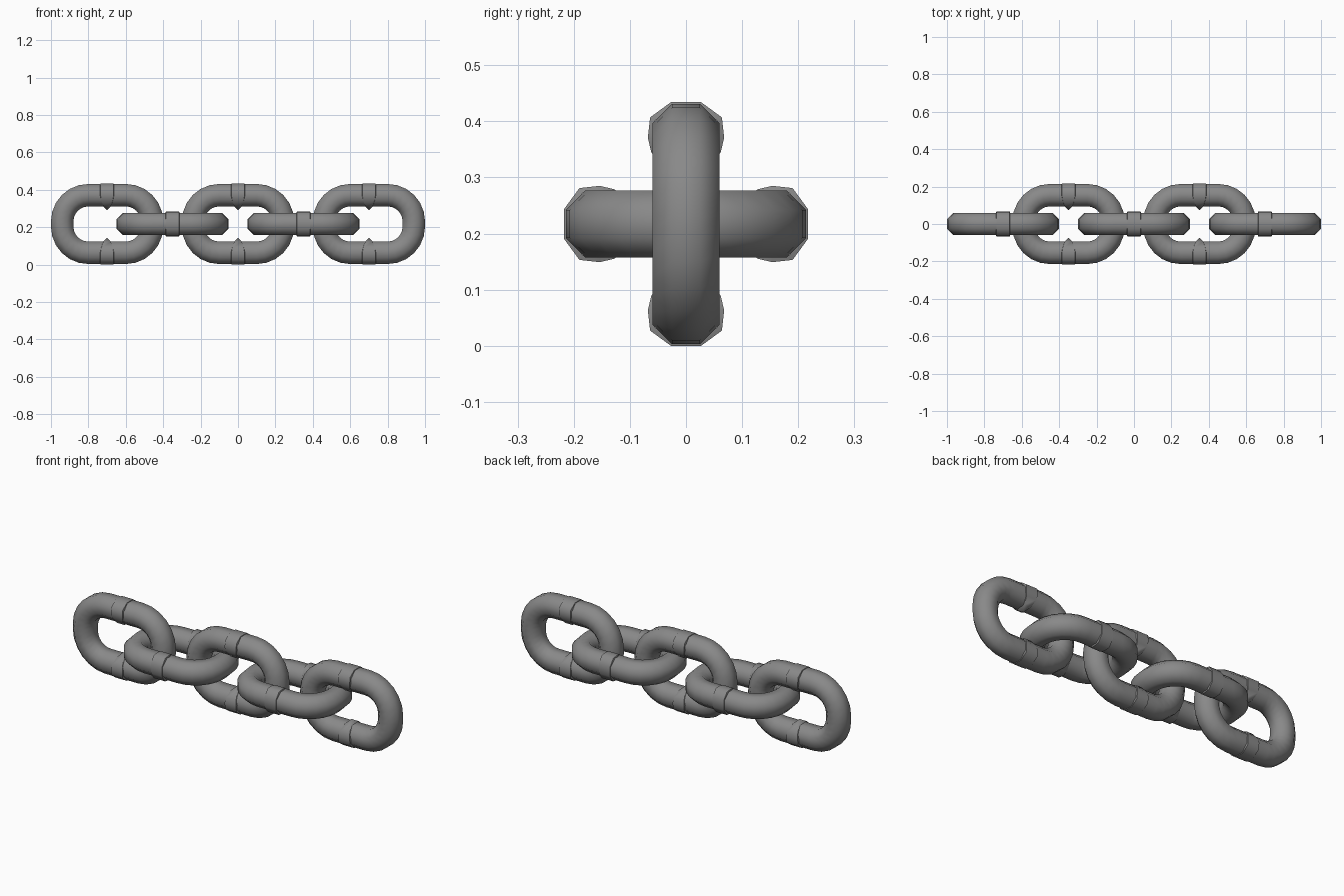
import bpy, bmesh, math
from mathutils import Vector, Matrix

if "Cube" in bpy.data.objects:
    bpy.data.objects.remove(bpy.data.objects["Cube"])

CZ = 0.217                    # height of the chain axis
HALF_L, HALF_H = 0.24, 0.154  # half size of a link's centre line
CORNER = 0.14                 # corner radius of the centre line
TUBE = 0.06                   # flat-to-centre radius of the octagonal bar

# Dark steel
steel = bpy.data.materials.new("dark_steel")
steel.diffuse_color = (0.25, 0.25, 0.25, 1)
steel.use_nodes = True
steel.node_tree.nodes["Principled BSDF"].inputs["Base Color"].default_value = steel.diffuse_color


def make_object(name, bm, matrix, angle):
    bmesh.ops.recalc_face_normals(bm, faces=bm.faces)
    bm.transform(matrix)
    mesh = bpy.data.meshes.new(name)
    bm.to_mesh(mesh)
    bm.free()
    mesh.materials.append(steel)
    ob = bpy.data.objects.new(name, mesh)
    bpy.context.collection.objects.link(ob)
    bpy.ops.object.select_all(action='DESELECT')
    ob.select_set(True)
    bpy.context.view_layer.objects.active = ob
    bpy.ops.object.shade_smooth_by_angle(angle=math.radians(angle))
    return ob


def bridge(bm, rings, closed):
    n = len(rings[0])
    for i in range(len(rings) if closed else len(rings) - 1):
        a, b = rings[i], rings[(i + 1) % len(rings)]
        for j in range(n):
            k = (j + 1) % n
            bm.faces.new((a[j], a[k], b[k], b[j]))


# Rounded link: octagon swept around a rounded rectangle in the xz plane
def link(name, matrix):
    bm = bmesh.new()
    rings = []
    steps = 6
    r = TUBE / math.cos(math.pi / 8)
    corners = [(1, 1), (-1, 1), (-1, -1), (1, -1)]
    for q, (sx, sz) in enumerate(corners):
        c = Vector((sx * (HALF_L - CORNER), 0, sz * (HALF_H - CORNER)))
        for s in range(steps + 1):
            t = math.pi / 2 * (q + s / steps)
            out = Vector((math.cos(t), 0, math.sin(t)))
            ring = []
            for k in range(8):
                a = math.pi / 8 + k * math.pi / 4
                ring.append(bm.verts.new(
                    c + out * (CORNER + r * math.cos(a)) + Vector((0, r * math.sin(a), 0))))
            rings.append(ring)
    bridge(bm, rings, True)
    return make_object(name, bm, matrix, 60)


# Weld collar: (sideways, outward, half width), ending in a small inner point
HALF_COLLAR = [(0.027, 0.063, 0.035), (0.064, 0.036, 0.035), (0.068, 0.0, 0.035),
               (0.062, -0.026, 0.031), (0.034, -0.060, 0.020), (0.0, -0.079, 0.002)]


def collar(name, matrix):
    profile = HALF_COLLAR + [(-y, z, w) for y, z, w in reversed(HALF_COLLAR[:-1])]
    bm = bmesh.new()
    rings = []
    for side, base in ((-1, True), (-1, False), (1, False), (1, True)):
        ring = []
        for y, z, w in profile:
            if base:
                s = 0.7 if y == 0 else 0.86
                w = 0.026 if y == 0 else w + 0.003
                y, z = y * s, z * s
            ring.append(bm.verts.new((side * w, y, z + HALF_H)))
        rings.append(ring)
    bridge(bm, rings, False)
    return make_object(name, bm, matrix, 65)


# Five interlocked links, every second one turned flat
for i in range(5):
    turn = Matrix.Rotation(math.pi / 2 * (i % 2), 4, 'X')
    place = Matrix.Translation((0.35 * (i - 2), 0, CZ)) @ turn
    link(f"link_{i + 1}", place)
    for label, ang in (("a", 0), ("b", math.pi)):
        collar(f"weld_collar_{i + 1}{label}", place @ Matrix.Rotation(ang, 4, 'X'))
